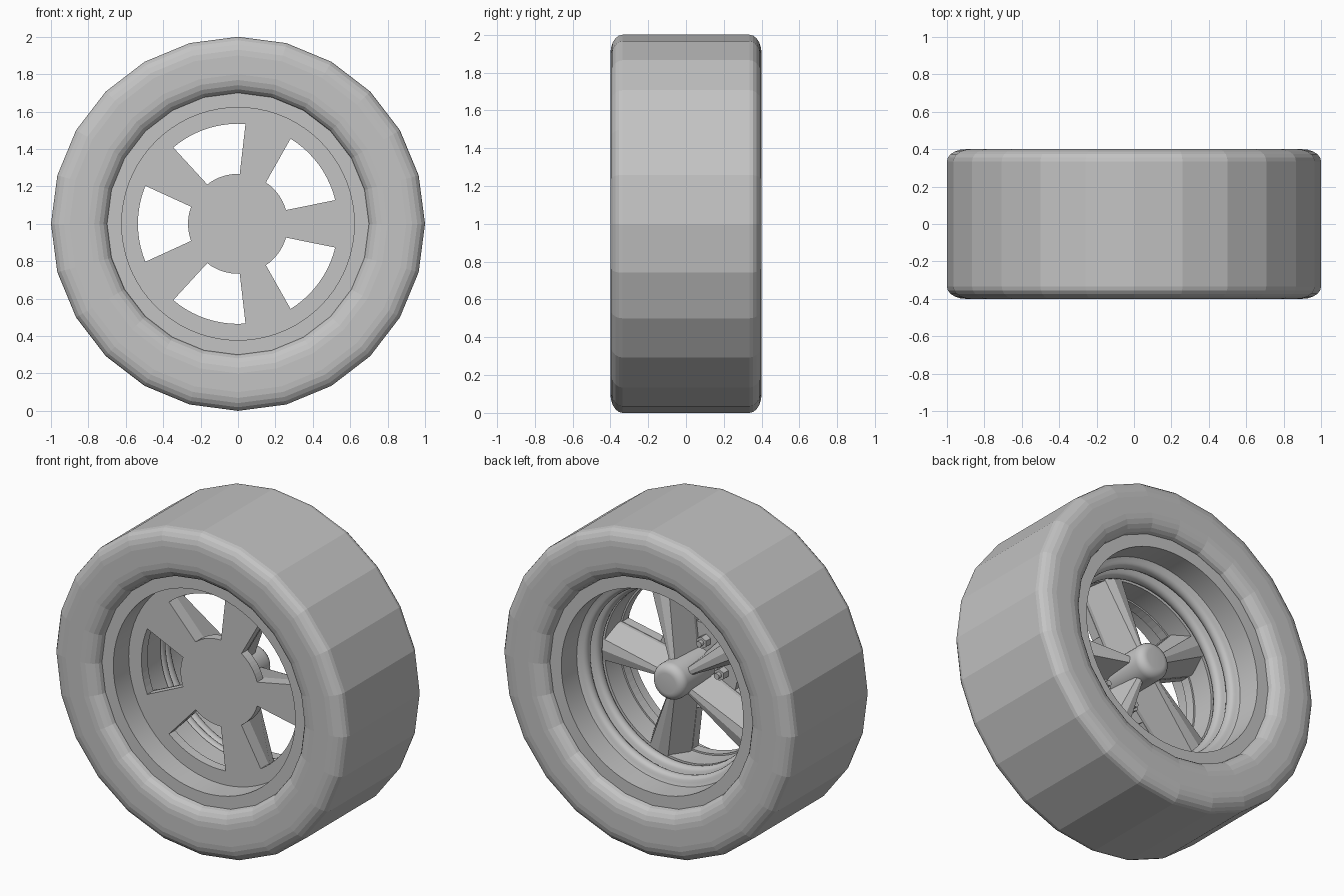
import bpy, bmesh, math
from mathutils import Matrix, Vector

if "Cube" in bpy.data.objects:
    bpy.data.objects.remove(bpy.data.objects["Cube"])

GREY = (0.55, 0.55, 0.55, 1)
mat = bpy.data.materials.new("plain grey")
mat.use_nodes = True
mat.diffuse_color = GREY
mat.node_tree.nodes["Principled BSDF"].inputs["Base Color"].default_value = GREY
CENTRE = Vector((0, 0, 1))


def make(name, bm, smooth=None):
    """Turn a bmesh into an object standing around the wheel axis."""
    bmesh.ops.remove_doubles(bm, verts=bm.verts, dist=1e-5)
    bmesh.ops.recalc_face_normals(bm, faces=bm.faces)
    mesh = bpy.data.meshes.new(name)
    bm.to_mesh(mesh)
    bm.free()
    mesh.materials.append(mat)
    ob = bpy.data.objects.new(name, mesh)
    ob.location = CENTRE
    bpy.context.collection.objects.link(ob)
    if smooth:
        bpy.ops.object.select_all(action="DESELECT")
        ob.select_set(True)
        bpy.context.view_layer.objects.active = ob
        bpy.ops.object.shade_smooth_by_angle(angle=math.radians(smooth))
    return ob


def lathe(name, profile, steps, smooth=None, closed=False):
    """Spin (radius, y) points around the y axis."""
    bm = bmesh.new()
    vs = [bm.verts.new((r, y, 0)) for r, y in profile]
    pairs = list(zip(vs, vs[1:])) + ([(vs[-1], vs[0])] if closed else [])
    edges = [bm.edges.new(p) for p in pairs]
    bmesh.ops.spin(bm, geom=vs + edges, cent=(0, 0, 0), axis=(0, 1, 0),
                   angle=math.tau, steps=steps, use_merge=True)
    return make(name, bm, smooth)


def arc(cr, cy, rr, ry, a0, a1, n):
    """Elliptical arc of profile points, angles in degrees."""
    angles = [math.radians(a0 + (a1 - a0) * i / n) for i in range(n + 1)]
    return [(cr + rr * math.cos(a), cy + ry * math.sin(a)) for a in angles]


def polar(r, deg, y):
    a = math.radians(deg)
    return (r * math.cos(a), y, r * math.sin(a))


def prism(bm, sections):
    """Skin equal-sized loops and cap both ends."""
    loops = [[bm.verts.new(p) for p in s] for s in sections]
    n = len(loops[0])
    for a, b in zip(loops, loops[1:]):
        for i in range(n):
            j = (i + 1) % n
            bm.faces.new((a[i], a[j], b[j], b[i]))
    bm.faces.new(loops[0])
    bm.faces.new(loops[-1])


# Tyre: faceted, with rounded shoulders and beads
side = arc(0.9, 0.335, 0.1, 0.065, 0, 90, 5) + arc(0.8, 0.335, 0.1, 0.065, 90, 180, 5)
tyre_profile = side + [(r, -y) for r, y in reversed(side)]
lathe("tyre", tyre_profile, 24, closed=True)

# Rim: lips at both ends, two rounded ridges, and a narrower front barrel
rim = [(0.7, -0.33), (0.622, -0.33), (0.622, -0.179), (0.545, -0.179), (0.545, 0.02)]
rim += arc(0.575, 0.055, 0.032, 0.035, 270, 90, 8)
rim += arc(0.6, 0.135, 0.032, 0.035, 270, 90, 8)
rim += [(0.622, 0.18), (0.622, 0.33), (0.7, 0.33)]
lathe("rim", rim, 72, smooth=30, closed=True)

# Face plate with five window cut-outs
plate = lathe("face_plate", [(0, -0.18), (0.622, -0.18), (0.622, -0.12), (0, -0.12)], 72)
bm = bmesh.new()
for k in range(5):
    mid = 36 + 72 * k
    loop = [(0.535, mid - 22.3 + 44.6 * i / 10) for i in range(11)]
    loop += [(0.267, mid + 20 - 40 * i / 8) for i in range(9)]
    prism(bm, [[polar(r, d, y) for r, d in loop] for y in (-0.3, 0)])
cutter = make("window_cutter", bm)
cutter.hide_render = True
cut = plate.modifiers.new("windows", "BOOLEAN")
cut.operation = "DIFFERENCE"
cut.solver = "EXACT"
cut.object = cutter
bpy.context.view_layer.objects.active = plate
bpy.ops.object.select_all(action="DESELECT")
plate.select_set(True)
bpy.ops.object.modifier_apply(modifier=cut.name)
bpy.data.objects.remove(cutter)

# Spokes: tapering ribs behind the plate, widening towards the barrel
for k in range(5):
    bm = bmesh.new()
    sections = []
    for r, back in ((0.05, 0.11), (0.555, 0.03)):
        w = 0.02 + 0.2 * r
        sections.append([(r, -0.17, -w), (r, -0.1, -w), (r, back - 0.01, -w * 0.5),
                         (r, back, 0), (r, back - 0.01, w * 0.5), (r, -0.1, w), (r, -0.17, w)])
    prism(bm, sections)
    bmesh.ops.rotate(bm, verts=bm.verts, cent=(0, 0, 0),
                     matrix=Matrix.Rotation(math.radians(72 * k), 3, "Y"))
    make(f"spoke_{k + 1}", bm)

# Rounded hub cap on the inner side
cap = [(0, -0.13), (0.112, -0.13)] + arc(0.062, 0.14, 0.05, 0.05, 0, 90, 6) + [(0, 0.19)]
lathe("hub_cap", cap, 32, smooth=40)

# Wheel nuts with studs between the spokes
for k in range(5):
    bm = bmesh.new()
    for radius, sides, depth in ((0.036, 6, 0.05), (0.018, 12, 0.075)):
        x, _, z = polar(0.175, 36 + 72 * k, 0)
        place = Matrix.Translation((x, depth / 2 - 0.122, z)) @ Matrix.Rotation(math.pi / 2, 4, "X")
        bmesh.ops.create_cone(bm, cap_ends=True, segments=sides, radius1=radius,
                              radius2=radius, depth=depth, matrix=place)
    make(f"wheel_nut_{k + 1}", bm)
